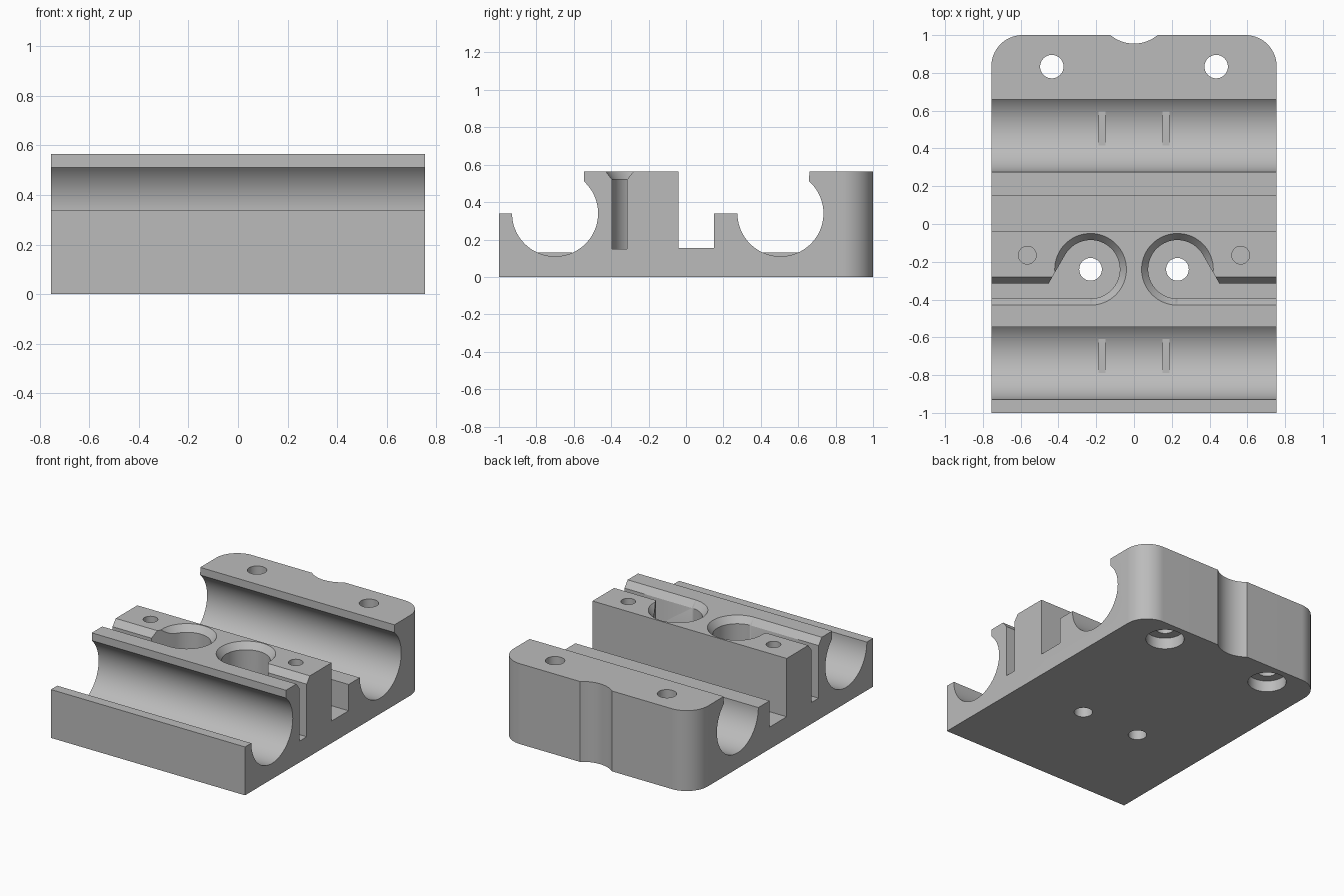
import bpy
import bmesh
from math import sin, cos, radians
from mathutils import Matrix, Vector

if "Cube" in bpy.data.objects:
    bpy.data.objects.remove(bpy.data.objects["Cube"])

grey = bpy.data.materials.new("plain grey")
grey.use_nodes = True
colour = (0.5, 0.5, 0.5, 1)
grey.diffuse_color = colour
grey.node_tree.nodes["Principled BSDF"].inputs["Base Color"].default_value = colour

W = 0.755      # half width
TOP = 0.565    # full height
FLOOR = 0.15   # pocket floor
R = 0.23       # groove radius
AXIS_Z = 0.34  # groove axis height


def arc(cx, cy, r, a0, a1, n=32):
    angles = [radians(a0 + (a1 - a0) * i / n) for i in range(n + 1)]
    return [(cx + r * cos(a), cy + r * sin(a)) for a in angles]


def new_object(name, bm):
    bmesh.ops.recalc_face_normals(bm, faces=bm.faces)
    mesh = bpy.data.meshes.new(name)
    bm.to_mesh(mesh)
    bm.free()
    mesh.materials.append(grey)
    ob = bpy.data.objects.new(name, mesh)
    bpy.context.collection.objects.link(ob)
    return ob


def prism(name, points, lo, hi, along="z", flip=1):
    """Extrude an outline along z (points are x, y) or x (points are y, z)."""
    bm = bmesh.new()
    if along == "z":
        verts = [bm.verts.new((x * flip, y, lo)) for x, y in points]
        step = Vector((0, 0, hi - lo))
    else:
        verts = [bm.verts.new((lo * flip, y, z)) for y, z in points]
        step = Vector(((hi - lo) * flip, 0, 0))
    face = bm.faces.new(verts)
    out = bmesh.ops.extrude_face_region(bm, geom=[face])
    moved = [v for v in out["geom"] if isinstance(v, bmesh.types.BMVert)]
    bmesh.ops.translate(bm, verts=moved, vec=step)
    return new_object(name, bm)


def cone(name, x, y, r0, r1, z0, z1):
    bm = bmesh.new()
    bmesh.ops.create_cone(bm, cap_ends=True, segments=64, radius1=r0, radius2=r1,
                          depth=z1 - z0,
                          matrix=Matrix.Translation((x, y, (z0 + z1) / 2)))
    return new_object(name, bm)


def combine(target, tool, operation="DIFFERENCE"):
    """Bake a boolean into the target and discard the tool."""
    tool.hide_render = True
    mod = target.modifiers.new("cut", "BOOLEAN")
    mod.operation, mod.solver, mod.object = operation, "EXACT", tool
    graph = bpy.context.evaluated_depsgraph_get()
    graph.update()
    mesh = bpy.data.meshes.new_from_object(target.evaluated_get(graph))
    target.modifiers.clear()
    target.data = mesh
    bpy.data.objects.remove(tool)


# Side profile with two rod grooves and the square channel
def groove(y):
    return arc(y, AXIS_Z, R, 180, 408, 56)


profile = [(-1, 0), (-1, AXIS_Z)] + groove(-0.7)
profile += [(-0.546, TOP), (-0.04, TOP), (-0.04, 0.155), (0.15, 0.155), (0.15, AXIS_Z)]
profile += groove(0.505) + [(0.659, TOP), (1.1, TOP), (1.1, 0)]
body = prism("carriage_body", profile, -0.9, 0.9, "x")

# Plan outline with rounded back corners and a shallow back notch
c = 0.165
outline = [(-W, -1.1), (W, -1.1)] + arc(W - c, 1 - c, c, 0, 90, 20)
outline += arc(0, 1.151, 0.196, -50.4, -129.6, 20)
outline += arc(c - W, 1 - c, c, 90, 180, 20)
combine(body, prism("plan_outline", outline, -0.1, 0.7), "INTERSECT")

PX, PY, PR = -0.23, -0.24, 0.155
for flip in (1, -1):
    # Round pocket running out into the side slot
    pocket = [(-0.8, PY - PR)] + arc(PX, PY, PR, -90, 150, 44)
    pocket += [(-0.452, -0.315), (-0.8, -0.315)]
    combine(body, prism("pocket", pocket, FLOOR, 0.7, flip=flip))

    # Chamfers on the pocket rim and the slot
    combine(body, cone("rim", PX * flip, PY, PR - 0.031, PR + 0.062, 0.48, 0.60))
    bevel = [(-0.364, 0.48), (-0.346, 0.48), (-0.253, 0.60), (-0.457, 0.60)]
    combine(body, prism("slot_bevel", bevel, -0.8, PX, "x", flip))

    # Screw holes: pocket floor, blind front hole, counterbored back hole
    combine(body, cone("floor_hole", PX * flip, PY, 0.06, 0.06, -0.1, 0.3))
    combine(body, cone("blind_hole", 0.565 * flip, -0.165, 0.047, 0.047, 0.2, 0.7))
    combine(body, cone("back_hole", 0.435 * flip, 0.833, 0.062, 0.062, -0.1, 0.7))
    combine(body, cone("counterbore", 0.435 * flip, 0.833, 0.125, 0.125, -0.1, 0.08))

bpy.ops.object.select_all(action="DESELECT")
body.select_set(True)
bpy.context.view_layer.objects.active = body
bpy.ops.object.shade_smooth_by_angle(angle=radians(30))

# Small flat ribs at the bottom of the grooves
for place, y in (("front", -0.7), ("back", 0.505)):
    for side, x in (("left", 0.17), ("right", -0.17)):
        rib = [(y - 0.09, 0.1), (y + 0.09, 0.1), (y + 0.09, 0.13), (y - 0.09, 0.13)]
        prism(f"{place}_{side}_rib", rib, x - 0.018, x + 0.018, "x")
